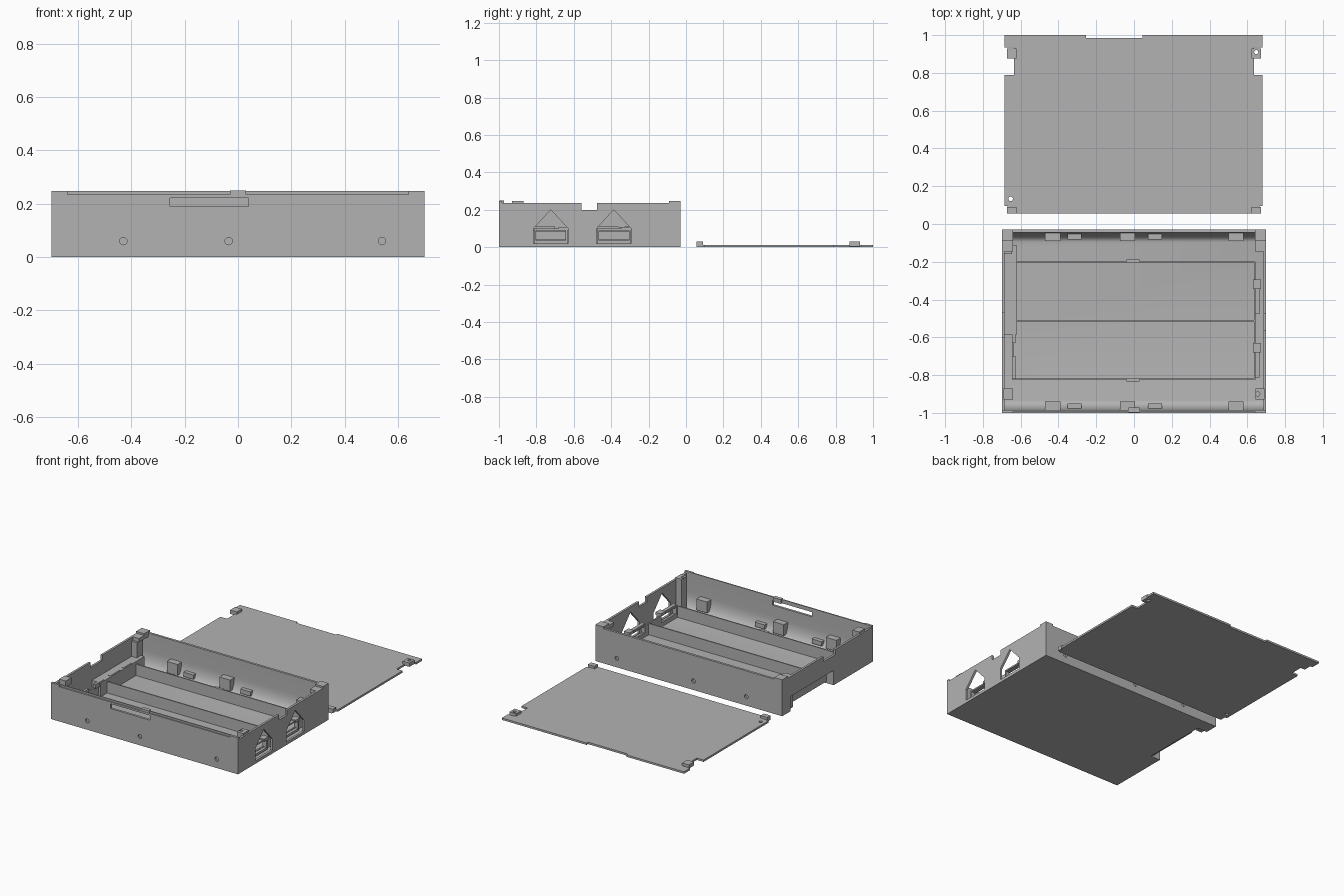
import bpy, bmesh, math

if "Cube" in bpy.data.objects:
    bpy.data.objects.remove(bpy.data.objects["Cube"])

grey = bpy.data.materials.new("plain grey")
grey.diffuse_color = (0.45, 0.45, 0.45, 1)
grey.use_nodes = True
grey.node_tree.nodes["Principled BSDF"].inputs["Base Color"].default_value = grey.diffuse_color


def finish(name, bm):
    bmesh.ops.recalc_face_normals(bm, faces=bm.faces)
    me = bpy.data.meshes.new(name)
    bm.to_mesh(me)
    bm.free()
    me.materials.append(grey)
    ob = bpy.data.objects.new(name, me)
    bpy.context.collection.objects.link(ob)
    return ob


def box(name, x0, x1, y0, y1, z0, z1):
    bm = bmesh.new()
    bmesh.ops.create_cube(bm, size=1)
    for v in bm.verts:
        v.co = ((x0 + x1) / 2 + v.co.x * (x1 - x0),
                (y0 + y1) / 2 + v.co.y * (y1 - y0),
                (z0 + z1) / 2 + v.co.z * (z1 - z0))
    return finish(name, bm)


def prism(name, pts, a, b, axis):
    """Extrude a 2D outline from a to b along x (points are y,z), y (x,z) or z (x,y)."""
    place = {"x": lambda p, t: (t, p[0], p[1]),
             "y": lambda p, t: (p[0], t, p[1]),
             "z": lambda p, t: (p[0], p[1], t)}[axis]
    bm = bmesh.new()
    lo = [bm.verts.new(place(p, a)) for p in pts]
    hi = [bm.verts.new(place(p, b)) for p in pts]
    bm.faces.new(lo)
    bm.faces.new(hi)
    n = len(pts)
    for i in range(n):
        bm.faces.new((lo[i], lo[(i + 1) % n], hi[(i + 1) % n], hi[i]))
    return finish(name, bm)


def ring(cx, cy, r, n=16):
    return [(cx + r * math.cos(2 * math.pi * i / n), cy + r * math.sin(2 * math.pi * i / n))
            for i in range(n)]


def cut(target, cutters):
    bpy.context.view_layer.objects.active = target
    for c in cutters:
        m = target.modifiers.new("cut", "BOOLEAN")
        m.operation, m.solver, m.object = "DIFFERENCE", "EXACT", c
        bpy.ops.object.modifier_apply(modifier=m.name)
        bpy.data.objects.remove(c)


# --- tray shell: cavity with coved bottom edges along the long walls
Y0, Y1, RIM, FLOOR = -1.0, -0.03, 0.235, 0.013
YI0, YI1 = Y0 + 0.016, Y1 - 0.016
cove = []
for i in range(9):
    t = i / 8 * math.pi / 2
    cove.append((0.05 * (1 - math.cos(t)), FLOOR + 0.10 * (1 - math.sin(t))))
profile = [(YI0, 0.4)] + [(YI0 + d, z) for d, z in cove]
profile += [(YI1 - d, z) for d, z in reversed(cove)] + [(YI1, 0.4)]

shell = box("tray_shell", -0.70, 0.70, Y0, Y1, 0, RIM)
cutters = [prism("cavity", profile, -0.685, 0.685, "x")]
# screw holes in both long walls
for x in (-0.43, -0.035, 0.54):
    for y in (Y0, Y1):
        cutters.append(prism("hole", ring(x, 0.06, 0.014), y - 0.014, y + 0.014, "y"))
# house-shaped port openings in the right wall
ports = (-0.723, -0.386)
for y in ports:
    h = 0.092
    cutters.append(prism("port", [(y - h, 0.02), (y + h, 0.02), (y + h, 0.10),
                                  (y, 0.20), (y - h, 0.10)], 0.66, 0.75, "x"))
# rim notches, latch slot, and the recess under the left wall
cutters.append(box("notch", 0.66, 0.75, -0.56, -0.475, 0.20, 0.3))
cutters.append(box("notch", -0.75, -0.66, -0.60, -0.47, 0.20, 0.3))
cutters.append(box("slot", -0.255, 0.04, -1.05, -0.96, 0.19, 0.222))
cutters.append(box("recess", -0.75, -0.625, -0.58, -0.12, -0.05, 0.10))
cut(shell, cutters)
bpy.context.view_layer.objects.active = shell
shell.select_set(True)
bpy.ops.object.shade_smooth_by_angle(angle=math.radians(30))

# --- walls closing the left recess from inside
box("recess_roof", -0.69, -0.62, -0.585, -0.115, 0.10, 0.108)
box("recess_wall", -0.627, -0.62, -0.585, -0.115, 0, 0.108)
for y in (-0.585, -0.12):
    box("recess_end", -0.69, -0.62, y, y + 0.005, 0, 0.108)

# --- thin ribs dividing the floor into two bays
for y in (-0.824, -0.515, -0.206):
    box("bay_rib", -0.645, 0.64, y, y + 0.008, 0.01, 0.09)
for y0, y1 in ((-0.835, -0.82), (-0.203, -0.188)):
    box("rib_tab", -0.04, 0.03, y0, y1, 0.01, 0.09)
box("left_end_rib", -0.645, -0.635, -0.824, -0.20, 0.01, 0.09)
for y0, y1 in ((-0.82, -0.70), (-0.63, -0.53), (-0.47, -0.36), (-0.33, -0.24)):
    box("left_contact", -0.645, -0.628, y0, y1, 0.08, 0.11)

# --- right end rib with framed windows behind the ports
end = box("right_end_rib", 0.635, 0.645, -0.824, -0.20, 0.01, 0.09)
cut(end, [box("window", 0.6, 0.68, y - 0.08, y + 0.08, 0.04, 0.085) for y in ports])
for y in ports:
    for z0, z1 in ((0.02, 0.035), (0.09, 0.10)):
        box("port_frame", 0.64, 0.664, y - 0.09, y + 0.09, z0, z1)
    for s in (-1, 1):
        box("port_frame_side", 0.64, 0.664, y + s * 0.085 - 0.005, y + s * 0.085 + 0.005,
            0.02, 0.10)
    box("port_clip", 0.63, 0.672, y + 0.042, y + 0.092, 0.09, 0.108)

# --- screw bosses and small clips along both long walls
for front in (True, False):
    def span(d):
        return (YI0 - 0.004, YI0 + d) if front else (YI1 - d, YI1 + 0.004)
    for x in (-0.43, -0.035, 0.54):
        box("screw_boss", x - 0.04, x + 0.04, *span(0.045), 0.03, 0.105)
    for x in (-0.315, 0.112):
        box("board_clip", x - 0.037, x + 0.037, *span(0.035), 0.03, 0.06)

# --- corner posts, rim lugs and latch tab
post = box("corner_post", 0.642, 0.69, -0.93, -0.87, 0.01, 0.247)
cut(post, [prism("hole", ring(0.655, -0.90, 0.011), 0.15, 0.3, "z")])
box("corner_post", -0.69, -0.645, -0.16, -0.095, 0.01, 0.21)
for s in (-1, 1):
    xs = sorted((s * 0.69, s * 0.64))
    box("side_lug", *xs, -0.145, -0.09, 0.21, 0.235)
    if s < 0:
        box("front_lug", *xs, -0.93, -0.87, 0.205, 0.247)
    for y0, y1 in ((Y0, YI0), (YI1 - 0.044, Y1)):
        xs = sorted((s * 0.70, s * 0.64))
        box("rim_cap", *xs, y0, y1, 0.21, 0.247)
box("front_lip", -0.64, 0.64, YI0 - 0.008, YI0, 0.23, 0.247)
box("latch_tab", -0.03, 0.03, Y0 + 0.002, YI0 + 0.012, 0.222, 0.25)

# --- lid plate lying behind the tray
outline = [(-0.67, 0.055), (0.665, 0.055), (0.665, 0.095), (0.68, 0.095), (0.68, 0.79),
           (0.635, 0.79), (0.635, 0.935), (0.68, 0.935), (0.68, 1.0), (0.045, 1.0),
           (0.045, 0.985), (-0.255, 0.985), (-0.255, 1.0), (-0.685, 1.0), (-0.685, 0.935),
           (-0.635, 0.935), (-0.635, 0.79), (-0.685, 0.79), (-0.685, 0.095), (-0.67, 0.095)]
lid = prism("lid_plate", outline, 0, 0.013, "z")
cut(lid, [prism("hole", ring(-0.653, 0.133, 0.012), -0.1, 0.1, "z")])

# --- hooks on the lid corners
for s in (-1, 1):
    xs = sorted((s * 0.672, s * 0.622))
    box("lid_front_hook", *xs, 0.055, 0.09, 0.004, 0.03)
    hook = box("lid_rear_hook", *xs, 0.875, 0.93, 0.004, 0.03)
    if s > 0:
        cut(hook, [prism("hole", ring(0.647, 0.91, 0.011), -0.1, 0.1, "z")])
